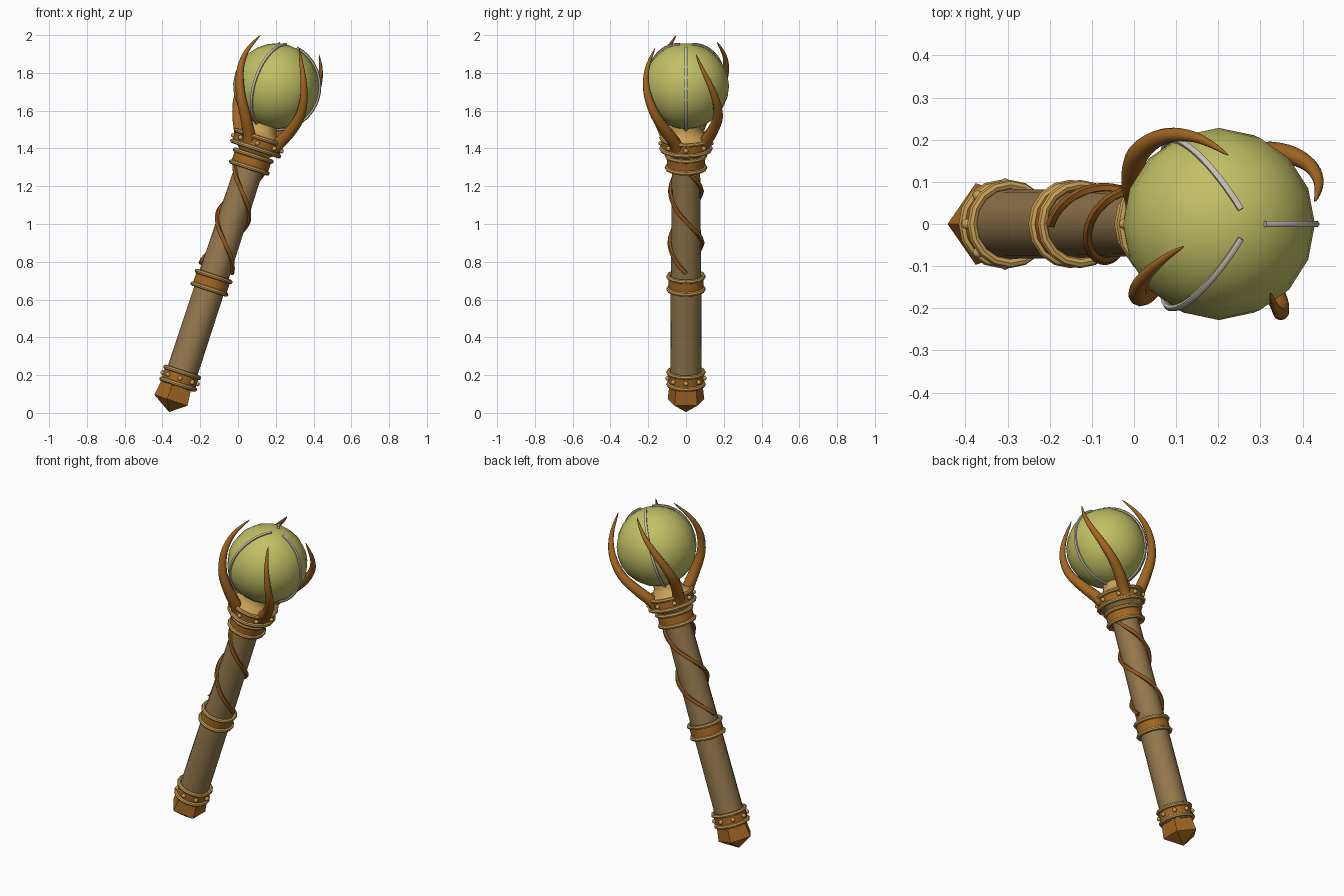
import bpy, bmesh, math
from mathutils import Matrix, Vector

if "Cube" in bpy.data.objects:
    bpy.data.objects.remove(bpy.data.objects["Cube"])

# Everything is built upright along z, then leaned over by TILT
TILT = Matrix.Translation((-0.365, 0, 0.005)) @ Matrix.Rotation(math.radians(18.2), 4, 'Y')
ORB_Z, ORB_R = 1.815, 0.228


def material(name, rgb):
    m = bpy.data.materials.new(name)
    m.diffuse_color = (*rgb, 1)
    m.use_nodes = True
    m.node_tree.nodes["Principled BSDF"].inputs["Base Color"].default_value = m.diffuse_color
    return m


WOOD = material("brown wood", (0.30, 0.19, 0.075))
BRONZE = material("orange bronze", (0.37, 0.135, 0.016))
GOLD = material("pale gold", (0.58, 0.35, 0.09))
GLASS = material("yellow green orb", (0.53, 0.53, 0.13))
SILVER = material("pale silver", (0.57, 0.53, 0.45))
VINE = material("dark bronze", (0.29, 0.10, 0.014))


def finish(name, bm, mat, smooth=40):
    bmesh.ops.recalc_face_normals(bm, faces=bm.faces)
    me = bpy.data.meshes.new(name)
    bm.to_mesh(me)
    bm.free()
    me.materials.append(mat)
    ob = bpy.data.objects.new(name, me)
    bpy.context.collection.objects.link(ob)
    ob.matrix_world = TILT
    if smooth:
        bpy.ops.object.select_all(action='DESELECT')
        ob.select_set(True)
        bpy.context.view_layer.objects.active = ob
        bpy.ops.object.shade_smooth_by_angle(angle=math.radians(smooth))
    return ob


def skin(bm, rings, closed=False):
    """Bridge rings of vertices; cap the ends unless closed."""
    n = len(rings[0])
    pairs = list(zip(rings, rings[1:]))
    if closed:
        pairs.append((rings[-1], rings[0]))
    for a, b in pairs:
        for i in range(n):
            j = (i + 1) % n
            bm.faces.new((a[i], a[j], b[j], b[i]))
    if not closed:
        bm.faces.new(rings[0])
        bm.faces.new(rings[-1])


def lathe(name, profile, mat, n=16, smooth=40, start=0.0, closed=False):
    bm = bmesh.new()
    rings = [[bm.verts.new((r * math.cos(start + math.tau * i / n),
                            r * math.sin(start + math.tau * i / n), z))
              for i in range(n)] for r, z in profile]
    skin(bm, rings, closed)
    return finish(name, bm, mat, smooth)


def tube(name, pts, radii, mat, n=8):
    bm = bmesh.new()
    rings = []
    for i, p in enumerate(pts):
        t = (pts[min(i + 1, len(pts) - 1)] - pts[max(i - 1, 0)]).normalized()
        out = Vector((p.x, p.y, 0))
        a = (out - t * out.dot(t)).normalized()
        b = t.cross(a)
        rings.append([bm.verts.new(p + (a * math.cos(math.tau * k / n) + b * math.sin(math.tau * k / n)) * radii[i])
                      for k in range(n)])
    skin(bm, rings)
    return finish(name, bm, mat, 60)


def polar(r, az, z):
    return Vector((r * math.cos(az), r * math.sin(az), z))


def rim(name, r, z, w=0.012):
    prof = [(r + w * math.cos(math.tau * k / 8), z + w * math.sin(math.tau * k / 8)) for k in range(8)]
    lathe(name, prof, GOLD, closed=True)


def collar(name, r, z, half, rivets=0):
    """Bronze band between two gold rims, with optional rivets."""
    lathe(name + "_band", [(r - 0.03, z - half), (r, z - half), (r, z + half), (r - 0.03, z + half)], BRONZE)
    rim(name + "_lower_rim", r, z - half)
    rim(name + "_upper_rim", r, z + half)
    if rivets:
        bm = bmesh.new()
        for k in range(rivets):
            bmesh.ops.create_uvsphere(bm, u_segments=8, v_segments=6, radius=0.013,
                                      matrix=Matrix.Translation(polar(r + 0.003, math.tau * k / rivets, z)))
        finish(name + "_rivets", bm, GOLD, 60)


# Faceted pommel
lathe("pommel", [(0.001, 0.0), (0.102, 0.062), (0.092, 0.14), (0.05, 0.165)], BRONZE, n=5, smooth=0, start=math.pi)

# Shaft and collars
lathe("shaft", [(0.083, 0.14), (0.081, 0.7), (0.074, 1.46)], WOOD)
collar("bottom_collar", 0.093, 0.188, 0.033, 8)
collar("middle_collar", 0.093, 0.72, 0.035)
collar("upper_collar", 0.101, 1.395, 0.033)
collar("claw_collar", 0.13, 1.498, 0.03, 8)

# Flared neck and cup under the orb
lathe("neck", [(0.075, 1.43), (0.09, 1.45), (0.125, 1.47), (0.125, 1.48)], GOLD)
lathe("cup", [(0.128, 1.5), (0.128, 1.53), (0.095, 1.55), (0.078, 1.58), (0.075, 1.61)], GOLD)

# Orb
bm = bmesh.new()
bmesh.ops.create_uvsphere(bm, u_segments=16, v_segments=12, radius=ORB_R,
                          matrix=Matrix.Translation((0, 0, ORB_Z)))
finish("orb", bm, GLASS, 60)

# Three silver wires along the orb's meridians
for k in range(3):
    az = math.tau * k / 3
    angles = [math.radians(10 + 155 * i / 20) for i in range(21)]
    tube(f"orb_wire_{k + 1}", [polar(0.231 * math.sin(t), az, ORB_Z + 0.231 * math.cos(t)) for t in angles],
         [0.008] * 21, SILVER, 6)

# Two vines twisting up the shaft
for k in range(2):
    steps = 40
    pts = [polar(0.087 - 0.006 * i / steps, math.pi * k - math.tau * i / steps, 0.80 + 0.575 * i / steps)
           for i in range(steps + 1)]
    tube(f"vine_{k + 1}", pts, [0.012] * (steps + 1), VINE, 6)


# Four twisted claws gripping the orb
def catmull(p, per=5):
    p = [p[0], *p, p[-1]]
    out = []
    for a, b, c, d in zip(p, p[1:], p[2:], p[3:]):
        for i in range(per):
            t = i / per
            out.append((b * 2 + (c - a) * t + (a * 2 - b * 5 + c * 4 - d) * (t * t)
                        + (b * 3 - a - c * 3 + d) * (t ** 3)) * 0.5)
    return out + [p[-1]]


CLAW = [Vector(v) for v in ((0.105, 1.50), (0.128, 1.54), (0.178, 1.61), (0.235, 1.71),
                            (0.255, 1.83), (0.232, 1.94), (0.172, 2.045))]
for k in range(4):
    path = catmull(CLAW)
    pts, radii = [], []
    for r, z in path:
        f = min(max((z - 1.50) / 0.545, 0.0), 1.0)
        pts.append(polar(r, math.radians(64 + 90 * k - 46 * f), z))
        radii.append(0.034 * (1 - f) ** 0.65 + 0.001)
    tube(f"claw_{k + 1}", pts, radii, BRONZE, 10)
